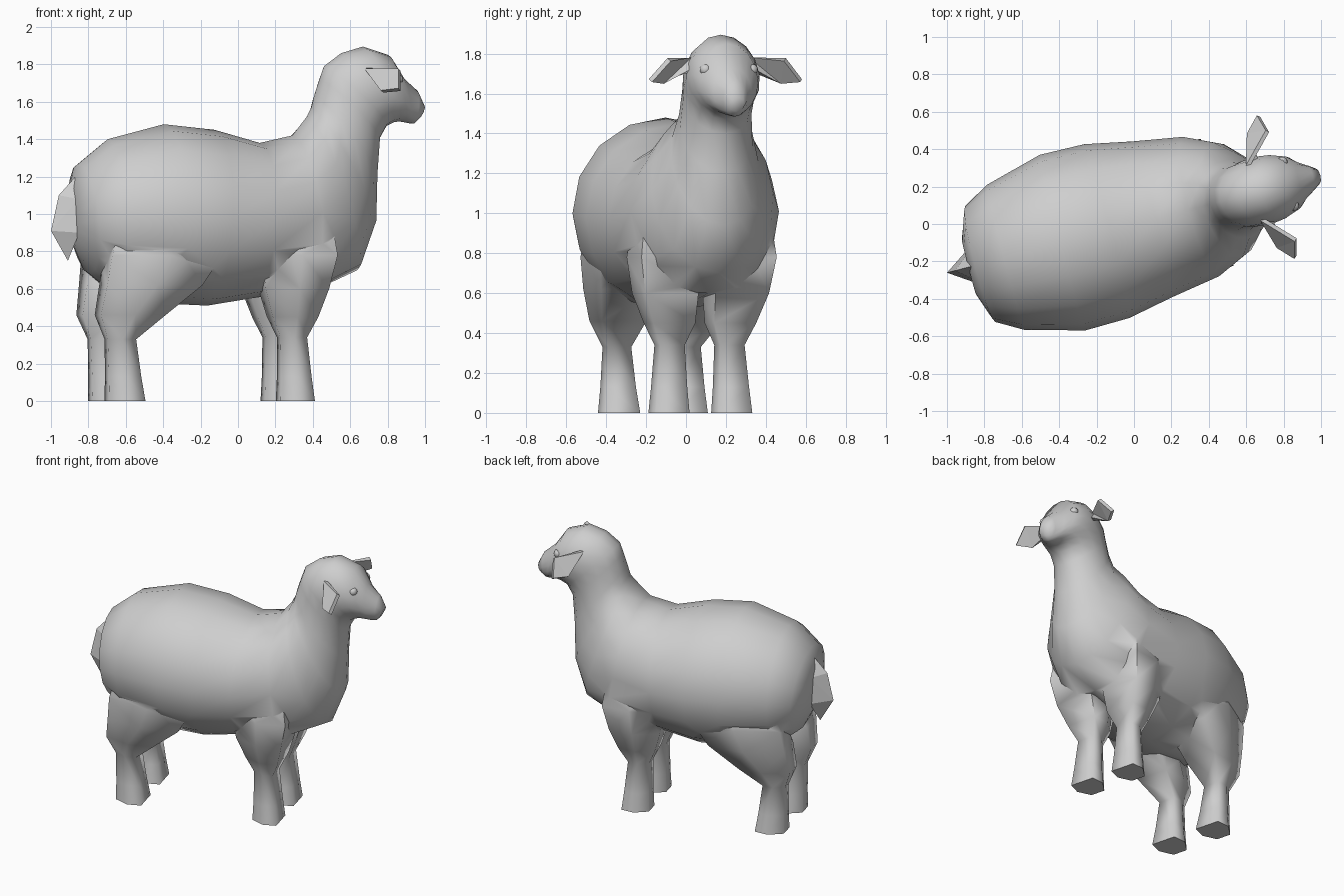
import bpy
import bmesh
from math import cos, sin, pi, radians
from mathutils import Vector

HEADING = radians(14.6)  # the animal stands turned slightly to its left

cube = bpy.data.objects.get("Cube")
if cube:
    bpy.data.objects.remove(cube, do_unlink=True)

wool = bpy.data.materials.new("pale_grey")
wool.use_nodes = True
wool.diffuse_color = (0.62, 0.62, 0.62, 1)
bsdf = next(n for n in wool.node_tree.nodes if n.type == 'BSDF_PRINCIPLED')
bsdf.inputs["Base Color"].default_value = wool.diffuse_color


def activate(obj):
    bpy.ops.object.select_all(action='DESELECT')
    obj.select_set(True)
    bpy.context.view_layer.objects.active = obj


def finish(name, bm, mirror=False, smooth=60):
    """Turn a bmesh into a named, shaded, turned object."""
    bmesh.ops.recalc_face_normals(bm, faces=bm.faces)
    mesh = bpy.data.meshes.new(name)
    bm.to_mesh(mesh)
    bm.free()
    mesh.materials.append(wool)
    obj = bpy.data.objects.new(name, mesh)
    bpy.context.collection.objects.link(obj)
    obj.rotation_euler.z = HEADING
    if mirror:
        mod = obj.modifiers.new("mirror", 'MIRROR')
        mod.use_axis = (False, True, False)
        mod.use_mirror_merge = False
    if smooth:
        activate(obj)
        bpy.ops.object.shade_smooth_by_angle(angle=radians(smooth))
    return obj


def loft(rings):
    """Skin a list of equal-length point rings and close both ends."""
    bm = bmesh.new()
    loops = [[bm.verts.new(p) for p in ring] for ring in rings]
    n = len(loops[0])
    for a, b in zip(loops, loops[1:]):
        for i in range(n):
            j = (i + 1) % n
            bm.faces.new((a[i], a[j], b[j], b[i]))
    bm.faces.new(loops[0])
    bm.faces.new(loops[-1])
    return bm


# Body, neck and head: top point, bottom point and half width of each section
sections = [
    ((-.915, 1.14), (-.91, .86), .15),
    ((-.88, 1.27), (-.82, .68), .32),
    ((-.72, 1.40), (-.70, .58), .40),
    ((-.41, 1.48), (-.38, .52), .485),
    ((-.13, 1.45), (-.17, .51), .48),
    ((.12, 1.38), (.08, .55), .43),
    ((.30, 1.42), (.44, .60), .385),
    ((.38, 1.52), (.66, .70), .315),
    ((.405, 1.57), (.755, .94), .225),
    ((.42, 1.63), (.765, 1.2), .187),
    ((.45, 1.72), (.78, 1.40), .176),
    ((.475, 1.79), (.82, 1.47), .18),
    ((.57, 1.86), (.86, 1.49), .185),
    ((.69, 1.895), (.89, 1.495), .175),
    ((.83, 1.85), (.92, 1.49), .145),
    ((.91, 1.73), (.945, 1.485), .10),
    ((.99, 1.66), (.975, 1.485), .065),
    ((1.03, 1.58), (1.0, 1.51), .042),
]


def body_ring(top, bottom, w, sides=16):
    t, b = Vector((top[0], 0, top[1])), Vector((bottom[0], 0, bottom[1]))
    mid, half = (t + b) / 2, (t - b) / 2
    angles = [2 * pi * i / sides for i in range(sides)]
    return [mid + half * cos(a) + Vector((0, w * sin(a), 0)) for a in angles]


body = finish("body_and_head", loft([body_ring(*s) for s in sections]), smooth=85)

# Legs: a six-sided outline with a flat front, scaled to each section's
# height, back and front edge, inner and outer edge
hoof = [(1, -.85), (1, .85), (0, 1), (-1, .5), (-1, -.5), (0, -1)]


def leg_ring(z, back, front, inner, outer):
    return [((back + front + (front - back) * u) / 2,
             (inner + outer + (outer - inner) * v) / 2, z) for u, v in hoof]


front_leg = [
    (0, .18, .36, .06, .265),
    (.13, .185, .345, .07, .25),
    (.34, .185, .325, .08, .23),
    (.45, .135, .375, .03, .285),
    (.60, .085, .42, .02, .345),
    (.78, .06, .46, .04, .375),
    (1.05, .08, .42, .12, .34),
]
rear_leg = [
    (0, -.77, -.58, .07, .28),
    (.13, -.77, -.60, .09, .265),
    (.33, -.775, -.625, .11, .25),
    (.46, -.825, -.48, .06, .33),
    (.62, -.80, -.29, .04, .39),
    (.78, -.78, -.19, .06, .42),
    (1.05, -.70, -.22, .12, .38),
]
for rows in (front_leg, rear_leg):
    legs = finish("leg_pair", loft([leg_ring(*r) for r in rows]), mirror=True, smooth=85)
    # Grow the legs out of the body as one skin
    union = body.modifiers.new("union", 'BOOLEAN')
    union.operation = 'UNION'
    union.solver = 'EXACT'
    union.object = legs
    activate(body)
    bpy.ops.object.modifier_apply(modifier=union.name)
    bpy.data.objects.remove(legs, do_unlink=True)

# Soften the skin where legs and body meet
bm = bmesh.new()
bm.from_mesh(body.data)
bmesh.ops.remove_doubles(bm, verts=bm.verts, dist=.025)
bmesh.ops.triangulate(bm, faces=[f for f in bm.faces if len(f.verts) > 4 and f.normal.z > -.95])
bm.to_mesh(body.data)
bm.free()
activate(body)
bpy.ops.object.shade_smooth_by_angle(angle=radians(80))

# Ears: a folded leaf given a little thickness
bm = bmesh.new()
base_top, base_low, mid_top, mid_low, tip = [bm.verts.new(p) for p in (
    (.67, .15, 1.78), (.72, .15, 1.72), (.815, .30, 1.77),
    (.715, .31, 1.655), (.79, .39, 1.665))]
bm.faces.new((base_top, base_low, mid_low))
bm.faces.new((base_top, mid_low, mid_top))
bm.faces.new((mid_top, mid_low, tip))
ears = finish("ears", bm, mirror=True, smooth=0)
thick = ears.modifiers.new("thickness", 'SOLIDIFY')
thick.thickness = .025
thick.offset = 0

# Tail: a short faceted wedge with a central ridge
bm = bmesh.new()
for p in ((-.88, 0, 1.22), (-.99, 0, 1.1), (-1.033, 0, .91), (-.94, 0, .75),
          (-.90, .07, 1.08), (-.90, -.07, 1.08), (-.90, .09, .9), (-.90, -.09, .9)):
    bm.verts.new(p)
bmesh.ops.convex_hull(bm, input=bm.verts)
finish("tail", bm, smooth=0)

# Eyes: low bumps on the sides of the face
bm = bmesh.new()
bmesh.ops.create_icosphere(bm, subdivisions=2, radius=.03)
bmesh.ops.translate(bm, verts=bm.verts, vec=(.85, .12, 1.72))
finish("eyes", bm, mirror=True)
